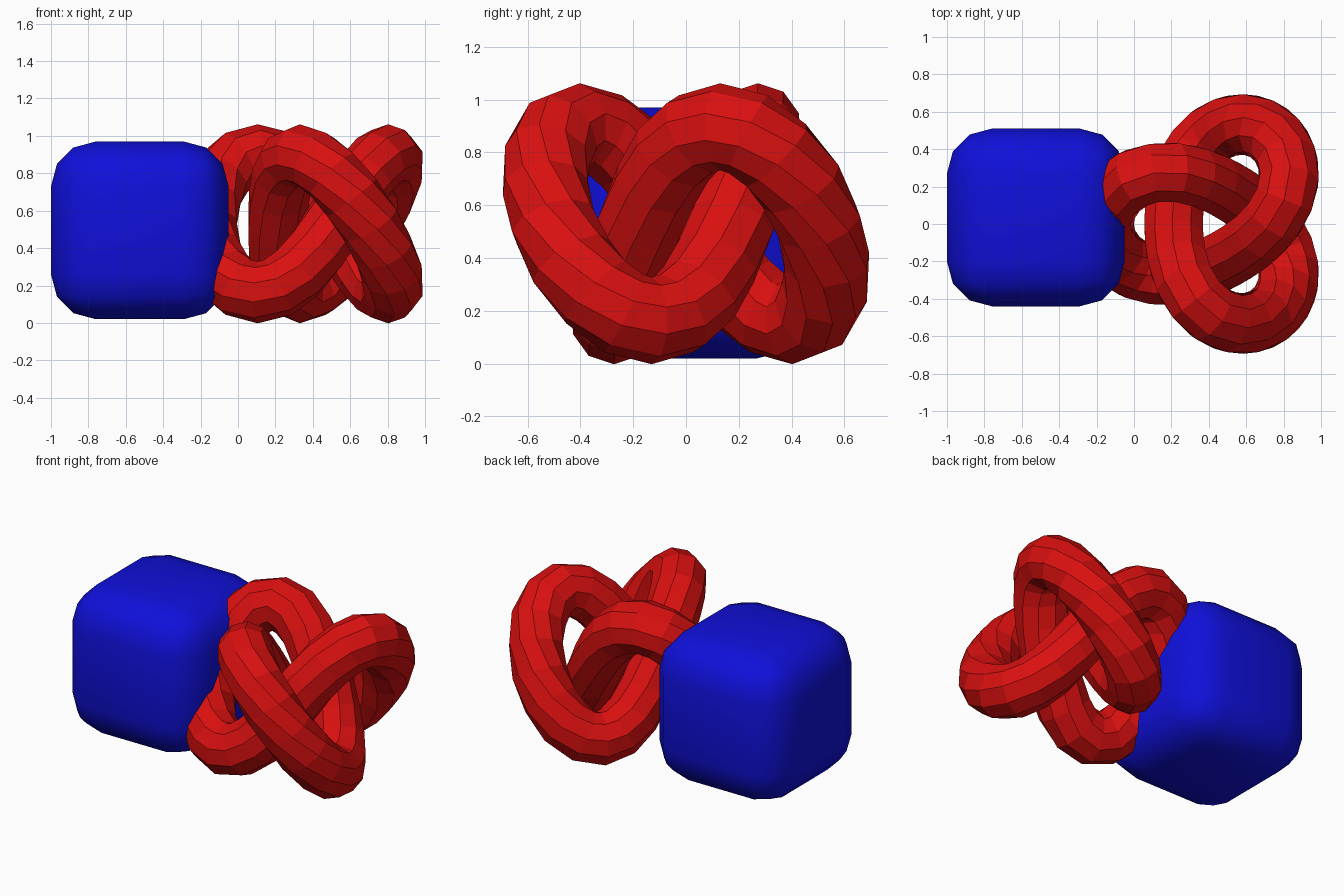
import bpy, bmesh, math
from mathutils import Vector

if "Cube" in bpy.data.objects:
    bpy.data.objects.remove(bpy.data.objects["Cube"])


def material(name, color):
    m = bpy.data.materials.new(name)
    m.diffuse_color = (*color, 1)
    m.use_nodes = True
    m.node_tree.nodes["Principled BSDF"].inputs["Base Color"].default_value = m.diffuse_color
    return m


def add_object(name, bm, mat):
    bmesh.ops.recalc_face_normals(bm, faces=bm.faces)
    mesh = bpy.data.meshes.new(name)
    bm.to_mesh(mesh)
    bm.free()
    mesh.materials.append(mat)
    ob = bpy.data.objects.new(name, mesh)
    bpy.context.collection.objects.link(ob)
    return ob


red = material("red", (0.7, 0.005, 0.005))
blue = material("blue", (0.005, 0.005, 0.7))

# Rounded cube
bm = bmesh.new()
bmesh.ops.create_cube(bm, size=0.95)
bmesh.ops.bevel(bm, geom=bm.edges[:], offset=0.24, offset_type='OFFSET',
                segments=3, profile=0.5, affect='EDGES')
bmesh.ops.translate(bm, verts=bm.verts, vec=(-0.525, 0.035, 0.495))
cube = add_object("rounded_cube", bm, blue)
cube.data.polygons.foreach_set("use_smooth", [True] * len(cube.data.polygons))

# Trefoil knot: three lobes around an upright axis
CENTRE = Vector((0.413, 0, 0.53))
RING, SWING, LEAN, RISE = 0.39, 0.19, 0.13, 0.367
TUBE, STEPS, SIDES = 0.165, 48, 10


def knot(t):
    w = complex(RING + SWING * math.cos(3 * t), LEAN * math.sin(3 * t))
    w *= -complex(math.cos(2 * t), -math.sin(2 * t))
    return CENTRE + Vector((w.real, w.imag, RISE * math.sin(3 * t)))


bm = bmesh.new()
rings = []
for i in range(STEPS):
    t = math.tau * i / STEPS
    p = knot(t)
    along = (knot(t + 0.01) - knot(t - 0.01)).normalized()
    side = along.cross(Vector((0, 0, 1))).normalized()
    up = side.cross(along)
    ring = []
    for j in range(SIDES):
        a = math.tau * j / SIDES
        ring.append(bm.verts.new(p + TUBE * (up * math.cos(a) + side * math.sin(a))))
    rings.append(ring)
for i in range(STEPS):
    r0, r1 = rings[i], rings[(i + 1) % STEPS]
    for j in range(SIDES):
        k = (j + 1) % SIDES
        bm.faces.new((r0[j], r0[k], r1[k], r1[j]))
add_object("trefoil_knot", bm, red)
